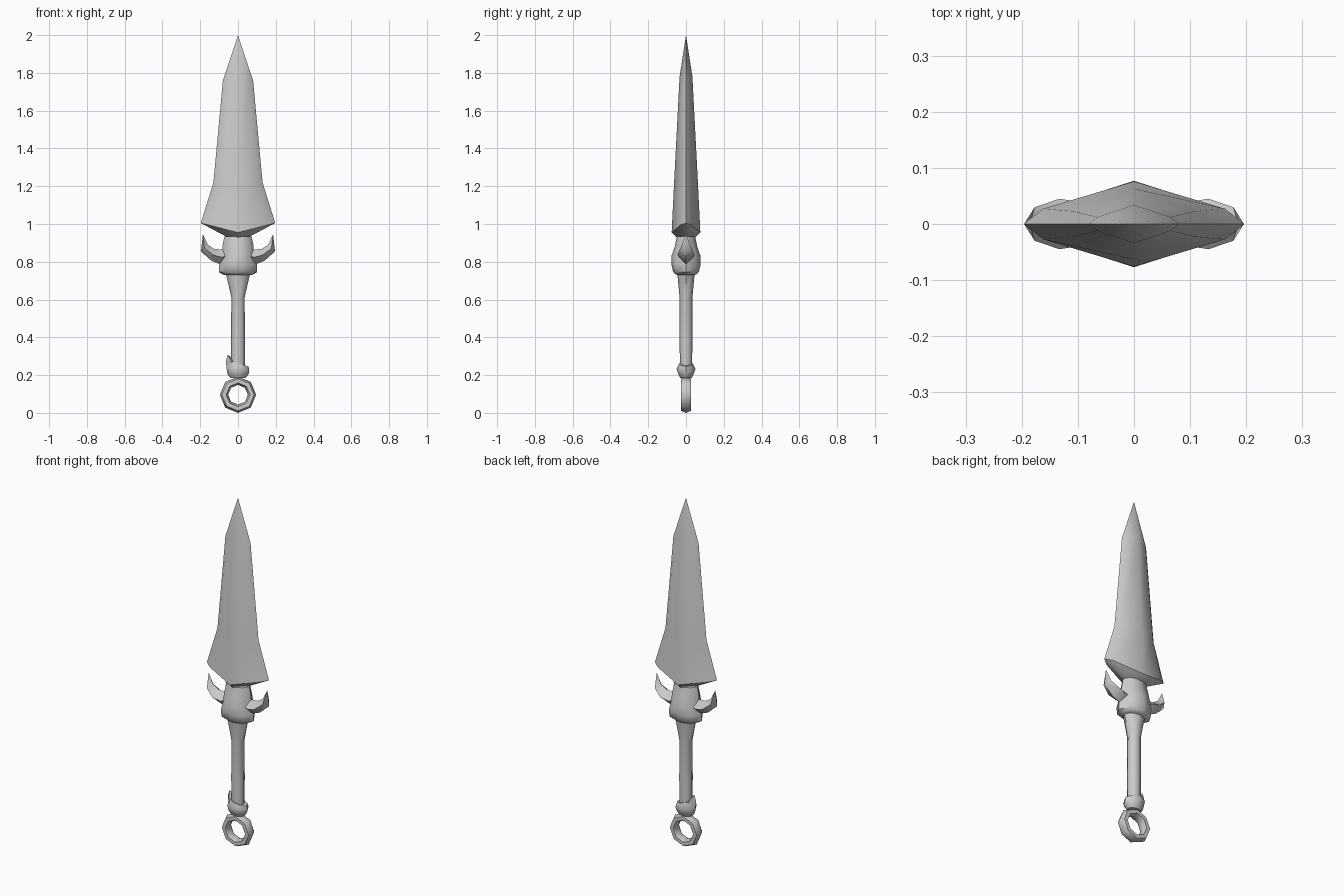
import bpy
import bmesh
from math import cos, sin, tau, radians

if "Cube" in bpy.data.objects:
    bpy.data.objects.remove(bpy.data.objects["Cube"], do_unlink=True)

steel = bpy.data.materials.new("grey_steel")
steel.use_nodes = True
grey = (0.6, 0.6, 0.6, 1)
steel.diffuse_color = grey
steel.node_tree.nodes["Principled BSDF"].inputs["Base Color"].default_value = grey


def loft(name, rings, angle=50, loop=False):
    """Skin a list of point rings; cap the ends unless it is a closed loop."""
    bm = bmesh.new()
    rows = [[bm.verts.new(p) for p in ring] for ring in rings]
    pairs = list(zip(rows, rows[1:]))
    if loop:
        pairs.append((rows[-1], rows[0]))
    else:
        bm.faces.new(rows[0])
        bm.faces.new(rows[-1])
    for a, b in pairs:
        n = len(a)
        for i in range(n):
            j = (i + 1) % n
            bm.faces.new((a[i], a[j], b[j], b[i]))
    bmesh.ops.remove_doubles(bm, verts=bm.verts, dist=0.0005)
    bmesh.ops.recalc_face_normals(bm, faces=bm.faces)
    mesh = bpy.data.meshes.new(name)
    bm.to_mesh(mesh)
    bm.free()
    mesh.materials.append(steel)
    obj = bpy.data.objects.new(name, mesh)
    bpy.context.collection.objects.link(obj)
    bpy.ops.object.select_all(action="DESELECT")
    obj.select_set(True)
    bpy.context.view_layer.objects.active = obj
    bpy.ops.object.shade_smooth_by_angle(angle=radians(angle))
    return obj


def oval(z, rx, ry, sides=8, tilt=0):
    ring = [(rx * cos(tau * i / sides), ry * sin(tau * i / sides)) for i in range(sides)]
    return [(x, y, z + tilt * x) for x, y in ring]


def blade_section(w, depth, z_edge, z_ridge):
    """Flat diamond with a bevel beside each cutting edge."""
    b, d = 0.82 * w, 0.36 * depth
    zb = z_edge + 0.18 * (z_ridge - z_edge)
    return [(w, 0, z_edge), (b, d, zb), (0, depth, z_ridge), (-b, d, zb),
            (-w, 0, z_edge), (-b, -d, zb), (0, -depth, z_ridge), (b, -d, zb)]


# Blade
loft("blade", [blade_section(*s) for s in (
    (0.065, 0.045, 0.935, 0.925), (0.197, 0.076, 1.005, 0.955),
    (0.13, 0.063, 1.22, 1.22), (0.08, 0.034, 1.76, 1.78), (0, 0, 2, 2))])

# Guard body
loft("guard", [oval(*s) for s in (
    (0.73, 0.075, 0.05), (0.745, 0.1, 0.068), (0.785, 0.1, 0.077),
    (0.83, 0.083, 0.077), (0.88, 0.083, 0.06), (0.935, 0.072, 0.048))])

# Curved horns: inner and outer outline points with half thickness
horn = ((0.05, 0.86, 0.05, 0.8, 0.03), (0.09, 0.865, 0.09, 0.785, 0.038),
        (0.125, 0.868, 0.14, 0.805, 0.045), (0.158, 0.888, 0.196, 0.855, 0.03),
        (0.186, 0.945, 0.186, 0.945, 0))
for side, label in ((1, "left_horn"), (-1, "right_horn")):
    loft(label, [[(side * xi, 0, zi), (side * (xi + xo) / 2, d, (zi + zo) / 2),
                  (side * xo, 0, zo), (side * (xi + xo) / 2, -d, (zi + zo) / 2)]
                 for xi, zi, xo, zo, d in horn], 60)

# Grip flaring into the guard
loft("grip", [oval(*s) for s in (
    (0.22, 0.037, 0.032), (0.4, 0.037, 0.034), (0.61, 0.035, 0.034), (0.74, 0.065, 0.046))])

# Pommel collar with its single fang
loft("pommel_collar", [oval(*s, 8, t) for *s, t in (
    (0.185, 0.04, 0.03, 0), (0.205, 0.056, 0.04, 0),
    (0.232, 0.06, 0.05, -0.1), (0.262, 0.056, 0.036, -0.3))])
loft("collar_fang", [[(x0, 0, z), ((x0 + x1) / 2, d, z), (x1, 0, z), ((x0 + x1) / 2, -d, z)]
                     for x0, x1, d, z in ((-0.06, 0, 0.036, 0.23), (-0.064, -0.01, 0.03, 0.275),
                                          (-0.054, -0.054, 0, 0.308))], 60)

# Eight-sided pommel ring
ring = []
for i in range(8):
    a = tau * i / 8
    ring.append([((0.074 + 0.022 * cos(b)) * cos(a), 0.03 * sin(b),
                  0.096 + (0.074 + 0.022 * cos(b)) * sin(a))
                 for b in (tau * k / 6 for k in range(6))])
loft("pommel_ring", ring, 50, True)
